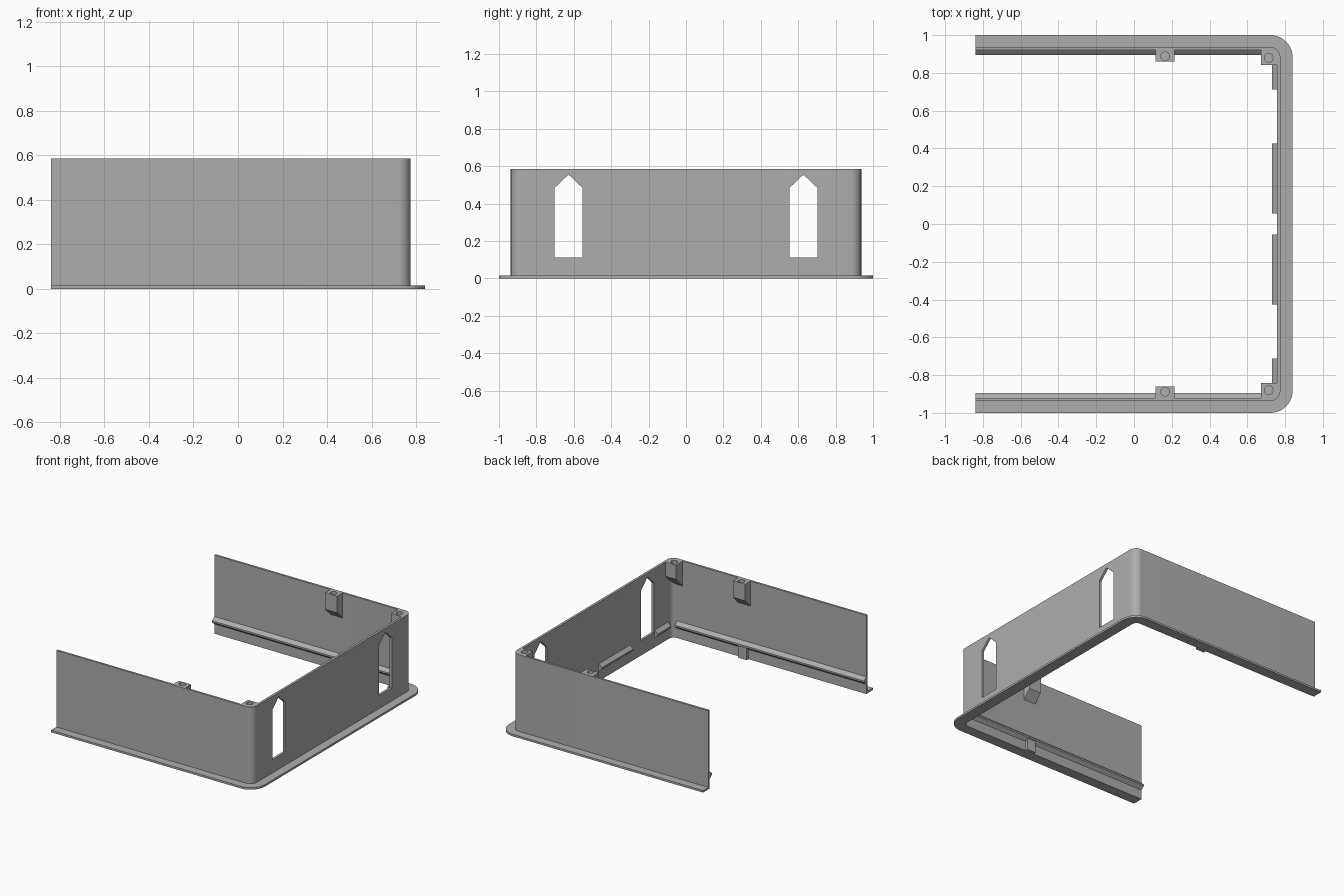
import bpy, bmesh, math
from mathutils import Vector

cube = bpy.data.objects.get("Cube")
if cube:
    bpy.data.objects.remove(cube, do_unlink=True)

grey = bpy.data.materials.new("plain grey")
grey.use_nodes = True
GREY = (0.42, 0.42, 0.42, 1)
grey.diffuse_color = GREY
grey.node_tree.nodes["Principled BSDF"].inputs["Base Color"].default_value = GREY

OPEN_X, TOP = -0.84, 0.585
INNER_X, INNER_Y = 0.757, 0.921


def prism(name, points, push, adjust=None):
    """Extrude a flat polygon along a vector."""
    bm = bmesh.new()
    face = bm.faces.new([bm.verts.new(p) for p in points])
    new = bmesh.ops.extrude_face_region(bm, geom=[face], use_keep_orig=True)
    moved = [g for g in new["geom"] if isinstance(g, bmesh.types.BMVert)]
    bmesh.ops.translate(bm, verts=moved, vec=Vector(push))
    if adjust:
        for v in bm.verts:
            adjust(v)
    bmesh.ops.recalc_face_normals(bm, faces=bm.faces)
    mesh = bpy.data.meshes.new(name)
    bm.to_mesh(mesh)
    bm.free()
    mesh.materials.append(grey)
    obj = bpy.data.objects.new(name, mesh)
    bpy.context.collection.objects.link(obj)
    return obj


def activate(obj):
    bpy.ops.object.select_all(action="DESELECT")
    obj.select_set(True)
    bpy.context.view_layer.objects.active = obj


def cut(obj, cutter):
    """Subtract the cutter and discard it."""
    mod = obj.modifiers.new("cut", "BOOLEAN")
    mod.operation, mod.solver, mod.object = "DIFFERENCE", "EXACT", cutter
    cutter.hide_render = True
    activate(obj)
    bpy.ops.object.modifier_apply(modifier=mod.name)
    bpy.data.objects.remove(cutter, do_unlink=True)


def u_path(x, y, r, steps=12):
    """Three-sided path with rounded corners, open at the low x end."""
    pts = [(OPEN_X, -y)]
    for s, start in ((-1, -math.pi / 2), (1, 0)):
        for i in range(steps + 1):
            a = start + i / steps * math.pi / 2
            pts.append((x - r + r * math.cos(a), s * (y - r) + r * math.sin(a)))
    return pts + [(OPEN_X, y)]


def u_band(name, outer, inner, height):
    ring = u_path(*outer) + u_path(*inner)[::-1]
    return prism(name, [(x, y, 0) for x, y in ring], (0, 0, height))


# Thin wall and base flange
wall_inner = (INNER_X, INNER_Y, 0.037)
wall = u_band("wall", (0.775, 0.937, 0.055), wall_inner, TOP)
flange = u_band("base_flange", (0.84, 1.0, 0.118), (0.766, 0.929, 0.046), 0.015)

# Pointed openings through the end wall
for s in (-1, 1):
    outline = [(0.553, 0.112), (0.703, 0.112), (0.703, 0.484),
               (0.628, 0.555), (0.553, 0.484)]
    cut(wall, prism("opening_cutter", [(0.6, s * y, z) for y, z in outline], (0.4, 0, 0)))

# Snap rail profile: distance from the wall, height
RAIL = [(-0.005, 0.072), (0, 0.072), (0.026, 0.094), (0.026, 0.106),
        (0, 0.128), (-0.005, 0.128)]


def slope_bottom(v):
    # underside rises away from the side wall
    if v.co.z < 0.5:
        v.co.z = 0.4 + INNER_Y - abs(v.co.y)


def screw_post(name, outline, s, hole):
    post = prism(name, [(x, s * y, 0.4) for x, y in outline],
                 (0, 0, TOP - 0.4), slope_bottom)
    circle = [(hole[0] + 0.023 * math.cos(i * math.tau / 24),
               s * hole[1] + 0.023 * math.sin(i * math.tau / 24), 0.49)
              for i in range(24)]
    cut(post, prism("hole_cutter", circle, (0, 0, 0.2)))
    return post


smooth = [wall, flange]
for s, side in ((-1, "front"), (1, "back")):
    # Snap rails along the side and end walls
    prism(side + "_long_rail", [(OPEN_X, s * (INNER_Y - d), z) for d, z in RAIL],
          (0.72 - OPEN_X, 0, 0))
    for part, a, b in (("inner", 0.055, 0.425), ("outer", 0.712, 0.87)):
        prism(f"{side}_{part}_end_rail", [(INNER_X - d, s * a, z) for d, z in RAIL],
              (0, s * (b - a), 0))

    # Screw posts at the middle of the side and in the corner
    middle = [(0.115, 0.86), (0.215, 0.86), (0.215, 0.925), (0.115, 0.925)]
    corner = [(0.672, 0.842), (0.762, 0.842), (0.762, 0.888),
              (0.75, 0.915), (0.726, 0.926), (0.672, 0.926)]
    smooth.append(screw_post(side + "_middle_post", middle, s, (0.165, 0.888)))
    smooth.append(screw_post(side + "_corner_post", corner, s, (0.713, 0.88)))

    # Small rib under the rail
    rib = [(0.13, 0.9), (0.2, 0.9), (0.2, 0.925), (0.13, 0.925)]
    prism(side + "_rib", [(x, s * y, 0) for x, y in rib], (0, 0, 0.09))

for obj in smooth:
    activate(obj)
    bpy.ops.object.shade_smooth_by_angle(angle=math.radians(30))
